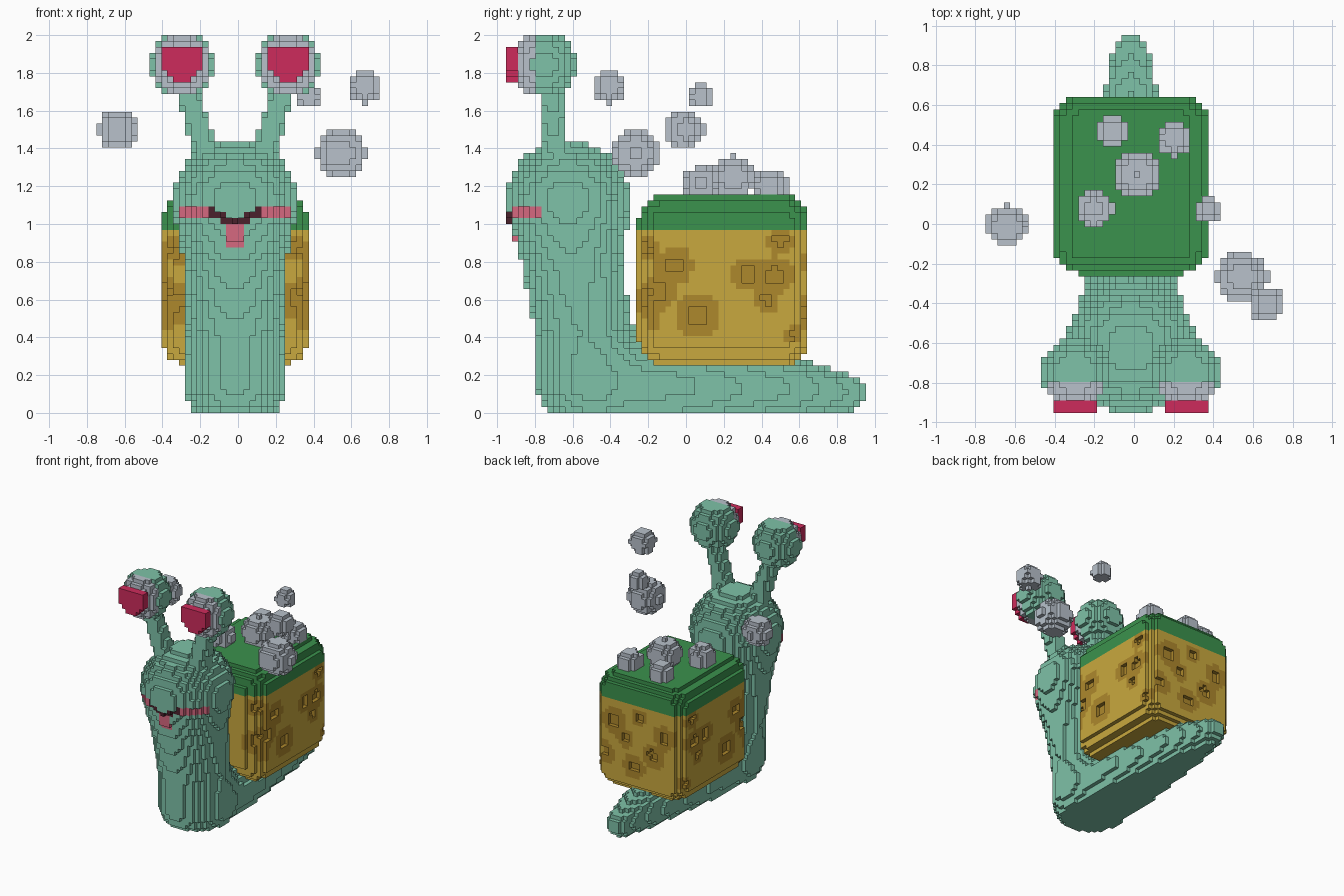
import bpy, math
from mathutils import Vector as V

if "Cube" in bpy.data.objects:
    bpy.data.objects.remove(bpy.data.objects["Cube"])

# Voxel snail: simple solids sampled on a 48 x 61 x 64 grid, one mesh per part
S = 2 / 64
NX, NY, NZ = 48, 61, 64
OX, OY = -NX * S / 2, -NY * S / 2
CX = -S / 2                       # mirror plane of the animal

PALETTE = {
    "mint skin": (126, 194, 168), "shell yellow": (201, 169, 62),
    "shell brown": (174, 136, 44), "top green": (59, 146, 77),
    "bubble grey": (184, 193, 203), "pupil crimson": (206, 43, 92),
    "mouth dark": (75, 33, 44), "lip pink": (214, 104, 128),
}
names = list(PALETTE)
mats = []
for n, rgb in PALETTE.items():
    m = bpy.data.materials.new(n)
    m.diffuse_color = [((c / 255 + 0.055) / 1.055) ** 2.4 for c in rgb] + [1]
    m.use_nodes = True
    m.node_tree.nodes["Principled BSDF"].inputs["Base Color"].default_value = m.diffuse_color
    mats.append(m)

voxels = {}                       # (i, j, k) -> (part, colour)


def fill(part, lo, hi, rule):
    """Fill empty cells within a box wherever rule(point) returns a colour."""
    def span(a, b, o, n):
        return range(max(0, int((a - o) / S)), min(n, int((b - o) / S) + 1))
    for i in span(lo[0], hi[0], OX, NX):
        for j in span(lo[1], hi[1], OY, NY):
            for k in span(lo[2], hi[2], 0, NZ):
                if (i, j, k) in voxels:
                    continue
                c = rule(V((OX + (i + .5) * S, OY + (j + .5) * S, (k + .5) * S)))
                if c:
                    voxels[i, j, k] = (part, c)


def cone(p, a, b, ra, rb):
    """Distance to a round-ended tapered rod."""
    a, b = V(a), V(b)
    d = b - a
    t = min(1, max(0, (p - a).dot(d) / d.length_squared))
    return (p - a - d * t).length - ra - (rb - ra) * t


def chain(p, pts):
    """Chain of rods through (y, z, radius) points in the mirror plane."""
    return min(cone(p, (CX, a[0], a[1]), (CX, b[0], b[1]), a[2], b[2])
               for a, b in zip(pts, pts[1:]))


def smooth_min(a, b, k):
    h = max(k - abs(a - b), 0) / k
    return min(a, b) - h * h * k / 4


# Shell: rounded box, green lid, brown spots with shallow pits
SIDE = [(-.06, .78, .10), (-.15, .64, .10), (.06, .52, .12), (-.22, .87, .08),
        (.33, .73, .09), (.47, .73, .10), (.43, .60, .07), (.5, .92, .07),
        (.57, .42, .05), (-.22, .5, .08)]
BACK = [(-.25, .77, .10), (-.15, .6, .10), (.02, .47, .10), (.2, .8, .11),
        (.1, .68, .08), (.28, .53, .09), (-.03, .88, .07)]
FRONT = [(-.34, .58, .12), (-.34, .85, .08), (.31, .6, .10), (.31, .87, .07)]
HALF, ROUND = V((.39, .455, .455)), .15


def shell(p):
    d = p - V((CX, .2, .703))
    q = V([max(abs(d[i]) - HALF[i] + ROUND, 0) for i in range(3)])
    sd = q.length - ROUND
    if sd > 0:
        return None
    if p.z > .969:
        return "top green"
    on_side = abs(d.x) / HALF.x > abs(d.y) / HALF.y
    u = p.y if on_side else p.x
    spots = SIDE if on_side else BACK if d.y > 0 else FRONT
    near = min(math.hypot(u - s[0], p.z - s[1]) / s[2] for s in spots)
    if near < .45 and sd > -S:
        return None
    return "shell brown" if near < 1 and sd > -3 * S else "shell yellow"


fill("shell", (-.45, -.3, .2), (.42, .7, 1.2), shell)

# Body: neck with head, blended into a tapering foot; mouth coloured on the face
NECK = [(-.55, .18, .24), (-.545, .42, .25), (-.6, .8, .27), (-.625, 1.11, .335)]
FOOT = [(-.45, .16, .24), (0, .14, .225), (.6, .13, .15), (.86, .105, .095)]


def body(p):
    if smooth_min(chain(p, NECK), chain(p, FOOT), .15) > 0:
        return None
    if p.y < -.77:
        x = abs(p.x - CX)
        smile = 1.015 + max(0, x - .05) * .7
        if abs(p.z - smile) < .026 and x < .15 and p.z < 1.09:
            return "mouth dark"
        if x < .3 and x > .13 and 1.04 < p.z < 1.09:
            return "lip pink"
        if x < .05 and .89 < p.z < 1.0:
            return "lip pink"
    return "mint skin"


fill("body", (-.45, -.953, 0), (.45, .953, 1.5), body)

# Eyes: slanted stalks, balls with a pale front, and raised pupils
for side, label in ((-1, "left"), (1, "right")):
    ex, ez = CX + side * 9 * S, 59 * S

    def pupil(p):
        w = abs(p.x - ex)
        inside = w < .11 and 1.75 < p.z < 1.94 and w + (1.85 - p.z) < .14
        return "pupil crimson" if inside and p.y < -.89 else None

    def ball(p):
        if (p - V((ex, -.75, ez))).length > .172:
            return None
        return "bubble grey" if p.y < -.79 and abs(p.x - ex) < .14 else "mint skin"

    def stalk(p):
        d = cone(p, (CX + side * .14, -.69, 1.34), (CX + side * .26, -.72, 1.72), .075, .058)
        return "mint skin" if d < 0 else None

    fill(label + "_pupil", (ex - .2, -.953, 1.7), (ex + .2, -.87, 2), pupil)
    fill(label + "_eye", (ex - .25, -.953, 1.6), (ex + .25, -.5, 2), ball)
    fill(label + "_stalk", (ex - .3, -.9, 1.2), (ex + .3, -.5, 1.9), stalk)

# Bubbles: four on the shell lid, four floating
BUBBLES = [(-.11, .47, 1.2, .085), (.2, .43, 1.2, .09), (.015, .25, 1.245, .118),
           (-.2, .08, 1.215, .095), (-.64, -.01, 1.5, .105), (.545, -.27, 1.375, .13),
           (.67, -.405, 1.73, .09), (.375, .075, 1.68, .066)]
for n, (x, y, z, r) in enumerate(BUBBLES):
    c = V((x, y, z))
    fill("bubble_%d" % (n + 1), c - V((r, r, r)), c + V((r, r, r)),
         lambda p: "bubble grey" if (p - c).length < r else None)

# Build one mesh per part from the exposed cell faces
parts = {}
for cell, (part, colour) in voxels.items():
    verts, faces, cols = parts.setdefault(part, ({}, [], []))
    for axis in range(3):
        for step in (0, 1):
            nb = list(cell)
            nb[axis] += 2 * step - 1
            if tuple(nb) in voxels:
                continue
            quad = []
            for a, b in ((0, 0), (1, 0), (1, 1), (0, 1)):
                v = list(cell)
                v[axis] += step
                v[(axis + 1) % 3] += a
                v[(axis + 2) % 3] += b
                quad.append(verts.setdefault(tuple(v), len(verts)))
            faces.append(quad if step else quad[::-1])
            cols.append(colour)

for part, (verts, faces, cols) in parts.items():
    mesh = bpy.data.meshes.new(part)
    mesh.from_pydata([(OX + i * S, OY + j * S, k * S) for i, j, k in verts], [], faces)
    used = [n for n in names if n in cols]
    for n in used:
        mesh.materials.append(mats[names.index(n)])
    for poly, c in zip(mesh.polygons, cols):
        poly.material_index = used.index(c)
    bpy.context.collection.objects.link(bpy.data.objects.new(part, mesh))
